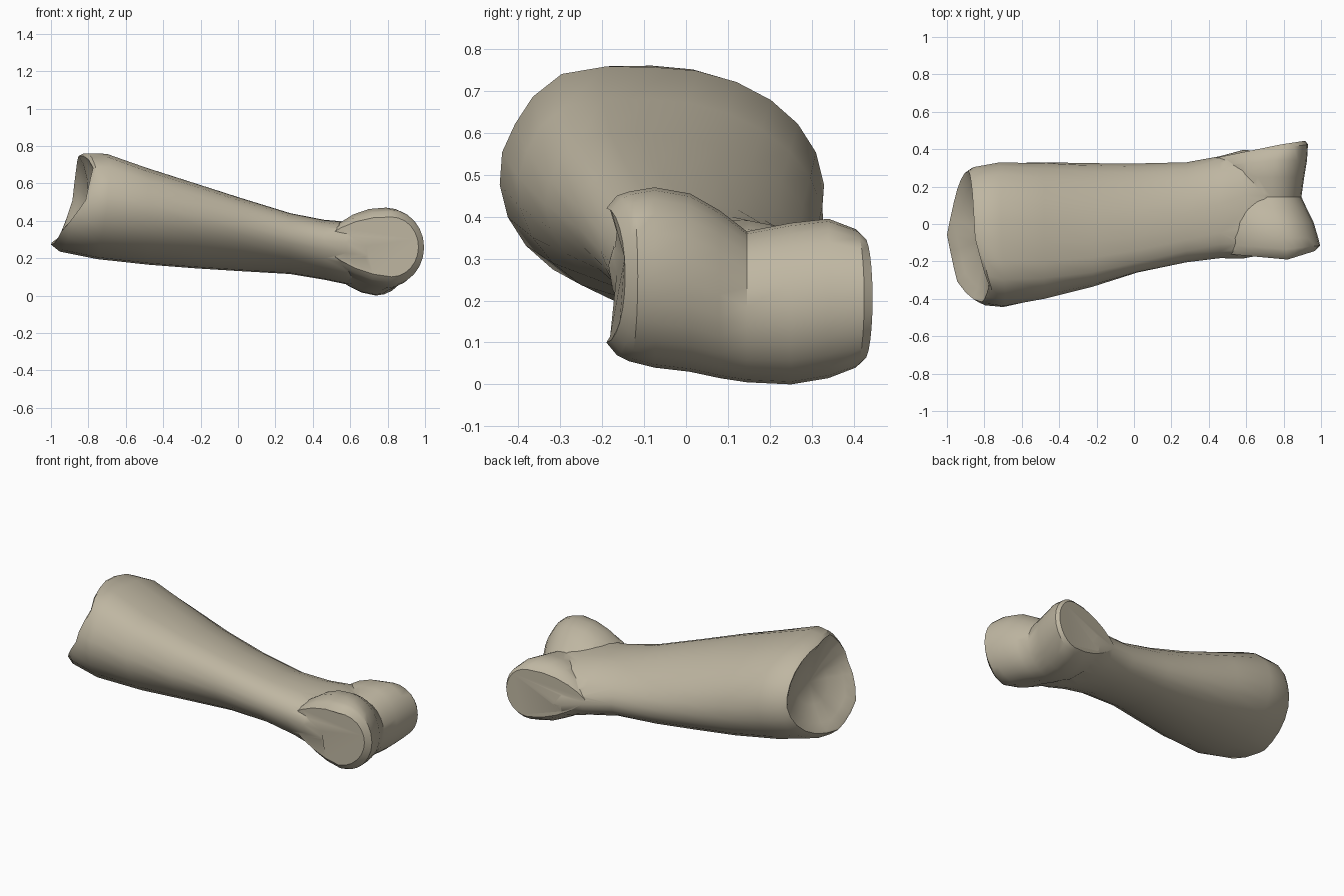
import bpy, bmesh
from math import sin, cos, pi, sqrt, copysign

cube = bpy.data.objects.get("Cube")
if cube:
    bpy.data.objects.remove(cube)

SIDES = 24
ANGLES = [2 * pi * i / SIDES for i in range(SIDES)]

bone = bpy.data.materials.new("bone_beige")
bone.use_nodes = True
COLOR = (0.52, 0.47, 0.36, 1)
bone.diffuse_color = COLOR
bone.node_tree.nodes["Principled BSDF"].inputs["Base Color"].default_value = COLOR


def loft(name, rings, start_tip=None):
    """Skin a list of point rings into a closed solid."""
    bm = bmesh.new()
    loops = [[bm.verts.new(p) for p in ring] for ring in rings]
    for a, b in zip(loops, loops[1:]):
        for i in range(SIDES):
            j = (i + 1) % SIDES
            bm.faces.new((a[i], a[j], b[j], b[i]))
    if start_tip:
        tip = bm.verts.new(start_tip)
        for i in range(SIDES):
            bm.faces.new((tip, loops[0][(i + 1) % SIDES], loops[0][i]))
    else:
        bm.faces.new(loops[0][::-1])
    bm.faces.new(loops[-1])
    bmesh.ops.recalc_face_normals(bm, faces=bm.faces)
    mesh = bpy.data.meshes.new(name)
    bm.to_mesh(mesh)
    bm.free()
    mesh.materials.append(bone)
    obj = bpy.data.objects.new(name, mesh)
    bpy.context.collection.objects.link(obj)
    return obj


# Offsets of the oblique rim along the bone, every eighth of a turn from the back
RIM = [0, 0.02, 0.035, 0.11, 0.07, -0.06, -0.115, -0.06]


def rim_offset(i):
    k, f = divmod(i * len(RIM) / SIDES, 1)
    return RIM[int(k)] * (1 - f) + RIM[(int(k) + 1) % len(RIM)] * f


def shaft_ring(x, y0, y1, z0, z1, skew, slant, inset=1.0, box=2.0, ridge=0.0):
    """Skewed oval across the shaft; box squares it, ridge lifts the front top edge."""
    cy, cz, b = (y0 + y1) / 2, (z0 + z1) / 2, (z1 - z0) / 2 * inset
    a = sqrt(((y1 - y0) / 2) ** 2 - skew ** 2) * inset
    ring = []
    for i, t in enumerate(ANGLES):
        lift = 1 + ridge * max(0, 1 - abs(t - 0.67 * pi) / 0.5)
        c = copysign(abs(cos(t)) ** (2 / box), cos(t)) * lift
        s = copysign(abs(sin(t)) ** (2 / box), sin(t)) * lift
        ring.append((x + slant * rim_offset(i), cy + a * c - skew * inset * s, cz + b * s))
    return ring


# Shaft with a hollow joint socket at its wide end
rim = (-0.42, 0.285, 0.27, 0.75, 0.01)
shaft = loft("bone_shaft", [
    shaft_ring(-0.82, *rim, 0.4, 0.45),
    shaft_ring(-0.855, *rim, 0.8, 0.8),
    shaft_ring(-0.88, *rim, 1, 0.94, ridge=0.06),
    shaft_ring(-0.885, *rim, 1, 0.99, ridge=0.06),
    shaft_ring(-0.855, -0.435, 0.305, 0.235, 0.76, 0.015, 0.85, ridge=0.07),
    shaft_ring(-0.72, -0.445, 0.33, 0.195, 0.757, 0.025, 0.3, box=2.1, ridge=0.08),
    shaft_ring(-0.48, -0.40, 0.33, 0.165, 0.68, 0.06, 0, box=2.1, ridge=0.07),
    shaft_ring(-0.22, -0.335, 0.325, 0.145, 0.597, 0.09, 0, ridge=0.07),
    shaft_ring(0.02, -0.26, 0.325, 0.13, 0.52, 0.10, 0, ridge=0.06),
    shaft_ring(0.28, -0.205, 0.33, 0.115, 0.44, 0.08, 0, ridge=0.05),
    shaft_ring(0.46, -0.18, 0.36, 0.085, 0.405, 0.06, 0, box=2.2, ridge=0.03),
    shaft_ring(0.58, -0.18, 0.39, 0.06, 0.395, 0.05, 0, box=2.5),
    shaft_ring(0.70, -0.16, 0.39, 0.05, 0.375, 0.05, 0, box=2.3),
    shaft_ring(0.80, -0.11, 0.34, 0.09, 0.32, 0.03, 0),
], start_tip=(-0.80, -0.06, 0.51))


def head_ring(y, x1, z0, z1, lean=(0, 0)):
    """Teardrop slice of the rolling joint: round to x1, tapering back into the shaft.
    lean shifts y at the taper end and at the round end."""
    r, cz = (z1 - z0) / 2, (z0 + z1) / 2
    cx = x1 - 0.9 * r
    ring = []
    for t in ANGLES:
        c, s = cos(t), sin(t)
        if c > 0:
            ring.append((cx + 0.9 * r * c, y + lean[1] * c, cz + r * s))
        else:
            ring.append((cx + (cx - 0.44) * c, y - lean[0] * c,
                         cz + r * copysign(abs(s) ** 1.7, s) - 0.02 * c))
    return ring


# Two rounded knuckles with a groove between them
head = loft("knuckles", [
    head_ring(-0.19, 0.965, 0.10, 0.42, (0.035, 0.045)),
    head_ring(-0.165, 0.985, 0.07, 0.45, (0.035, 0.04)),
    head_ring(-0.135, 0.995, 0.055, 0.46, (0.03, 0.02)),
    head_ring(-0.075, 0.985, 0.04, 0.47),
    head_ring(0.01, 0.96, 0.03, 0.455),
    head_ring(0.08, 0.925, 0.015, 0.415),
    head_ring(0.145, 0.895, 0.005, 0.365),
    head_ring(0.25, 0.91, 0, 0.385),
    head_ring(0.34, 0.925, 0.015, 0.395, (-0.03, 0)),
    head_ring(0.405, 0.93, 0.04, 0.37, (-0.06, 0.02)),
    head_ring(0.425, 0.915, 0.06, 0.35, (-0.07, 0.02)),
])

# Merge the knuckles into the shaft
union = shaft.modifiers.new("union", "BOOLEAN")
union.operation = "UNION"
union.solver = "EXACT"
union.object = head
bpy.ops.object.select_all(action="DESELECT")
bpy.context.view_layer.objects.active = shaft
shaft.select_set(True)
bpy.ops.object.modifier_apply(modifier="union")
bpy.data.objects.remove(head)
bpy.ops.object.shade_smooth_by_angle(angle=0.6)
